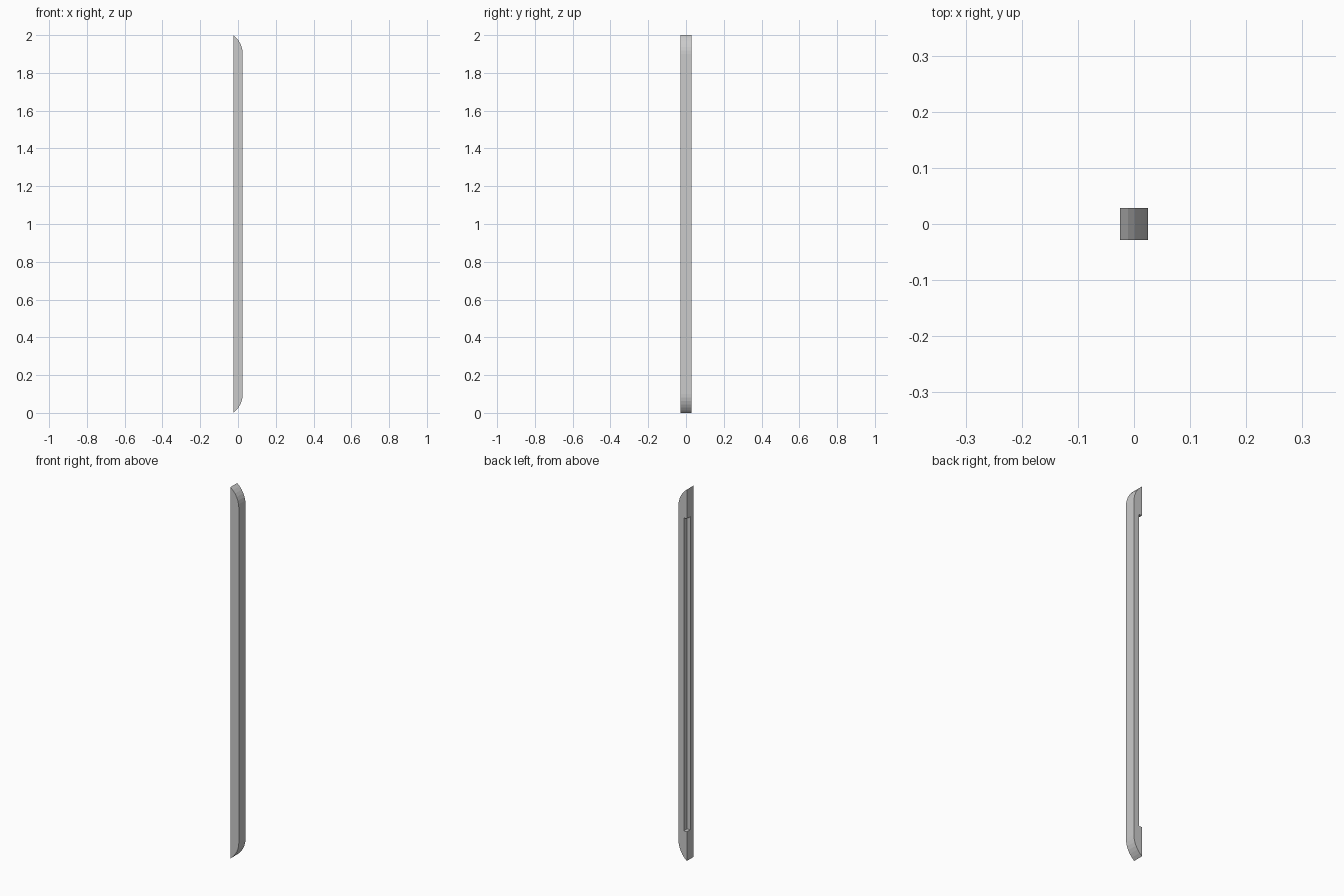
import bpy, bmesh
from math import cos, sin, atan2

if "Cube" in bpy.data.objects:
    bpy.data.objects.remove(bpy.data.objects["Cube"])

HX, HY, H = 0.025, 0.0285, 2.0   # half width, half depth, height
TIP = 0.10                       # length of the rounded ends
NX, NY, NZ = 0.018, 0.029, 0.157  # rabbet depth in x, in y, end margin
SEG = 6


def prism(name, pts, y0, y1):
    """Extrude an x-z outline along y."""
    bm = bmesh.new()
    face = bm.faces.new([bm.verts.new((x, y0, z)) for x, z in pts])
    ext = bmesh.ops.extrude_face_region(bm, geom=[face])
    bmesh.ops.translate(bm, vec=(0, y1 - y0, 0),
                        verts=[v for v in ext["geom"] if isinstance(v, bmesh.types.BMVert)])
    bmesh.ops.recalc_face_normals(bm, faces=bm.faces)
    me = bpy.data.meshes.new(name)
    bm.to_mesh(me)
    bm.free()
    ob = bpy.data.objects.new(name, me)
    bpy.context.collection.objects.link(ob)
    return ob


# Bar outline: flat left side, right side curving in to a point at both ends
W = 2 * HX
R = (W * W + TIP * TIP) / (2 * W)
sweep = atan2(TIP, R - W)
upper = [(HX - R + R * cos(sweep * i / SEG), H - TIP + R * sin(sweep * i / SEG))
         for i in range(SEG + 1)]
lower = [(x, H - z) for x, z in reversed(upper)]
bar = prism("handle_bar", lower + upper, -HY, HY)

# Rabbet along the back left corner, stopping short of the ends
x0, x1 = -HX - 0.02, -HX + NX
cutter = prism("rabbet_cutter", [(x0, NZ), (x1, NZ), (x1, H - NZ), (x0, H - NZ)],
               HY - NY, HY + 0.02)
cutter.hide_render = True
cutter.hide_set(True)
mod = bar.modifiers.new("rabbet", "BOOLEAN")
mod.operation = "DIFFERENCE"
mod.solver = "EXACT"
mod.object = cutter

# Smooth rounded ends with crisp edges
bpy.context.view_layer.objects.active = bar
bar.select_set(True)
bpy.ops.object.modifier_apply(modifier="rabbet")
bpy.data.objects.remove(cutter)
